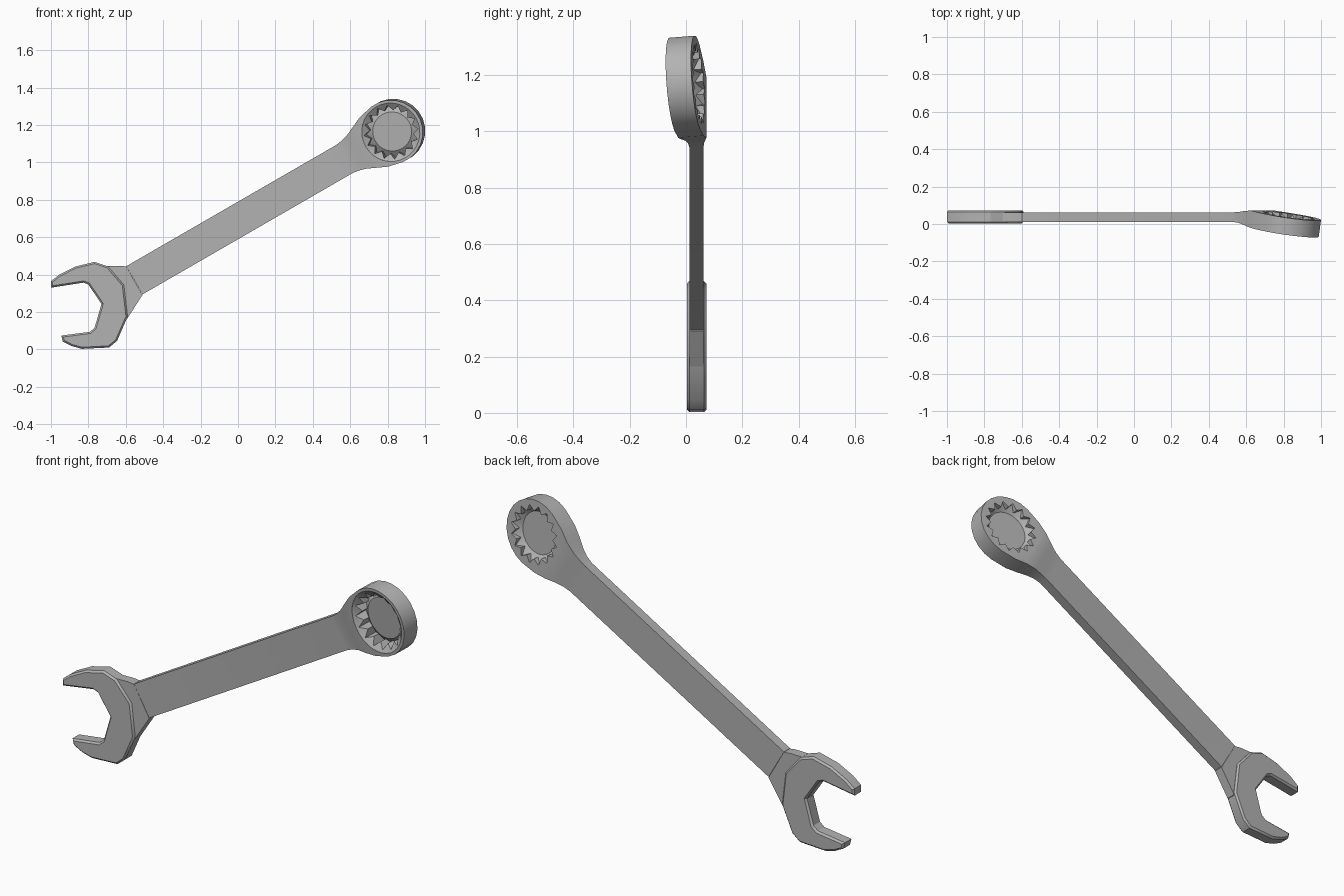
import bpy, bmesh, math
from mathutils import Vector

cube = bpy.data.objects.get("Cube")
if cube:
    bpy.data.objects.remove(cube, do_unlink=True)

steel = bpy.data.materials.new("steel_grey")
steel.use_nodes = True
grey = (0.45, 0.45, 0.45, 1)
steel.diffuse_color = grey
steel.node_tree.nodes["Principled BSDF"].inputs["Base Color"].default_value = grey

SLOPE = math.radians(30)      # rise of the handle
TILT = 0.16                   # lean of the ring, depth per unit length
AXIS_V = 0.597                # handle axis offset
RING_U, RING_R, RING_T = 1.295, 0.172, 0.045


def place(u, v, w):
    """Handle frame (along, across, depth) to world."""
    c, s = math.cos(SLOPE), math.sin(SLOPE)
    v += AXIS_V
    return Vector((u * c - v * s, w, u * s + v * c))


def loft(name, rings, rim_bevel=0):
    """Skin a list of equal point rings and cap both ends."""
    bm = bmesh.new()
    loops = [[bm.verts.new(p) for p in ring] for ring in rings]
    n = len(loops[0])
    for a, b in zip(loops, loops[1:]):
        for i in range(n):
            j = (i + 1) % n
            bm.faces.new((a[i], a[j], b[j], b[i]))
    caps = [bm.faces.new(loops[0]), bm.faces.new(loops[-1])]
    bmesh.ops.recalc_face_normals(bm, faces=bm.faces)
    if rim_bevel:
        edges = list({e for f in caps for e in f.edges})
        bmesh.ops.bevel(bm, geom=edges, offset=rim_bevel, segments=1,
                        affect='EDGES', clamp_overlap=True)
    mesh = bpy.data.meshes.new(name)
    bm.to_mesh(mesh)
    bm.free()
    mesh.materials.append(steel)
    obj = bpy.data.objects.new(name, mesh)
    bpy.context.collection.objects.link(obj)
    return obj


def activate(obj):
    bpy.ops.object.select_all(action='DESELECT')
    obj.select_set(True)
    bpy.context.view_layer.objects.active = obj


def smooth(obj):
    activate(obj)
    bpy.ops.object.shade_smooth_by_angle(angle=math.radians(30))


def prism(name, outline, y0, y1, rim_bevel=0):
    return loft(name, [[(x, y, z) for x, z in outline] for y in (y0, y1)], rim_bevel)


# Handle flowing into the ring: along, half width, front, back, lean
stations = [(-0.295, 0.087, 0.012, 0.062, 0),
            (1.0, 0.087, 0.012, 0.062, 0),
            (1.04, 0.092, 0.007, 0.064, 0.2),
            (1.08, 0.103, -0.003, 0.069, 0.5),
            (1.13, 0.125, -0.017, 0.072, 0.8),
            (1.19, 0.152, -0.028, 0.062, 1)]
for k in range(7):
    a = math.radians(97.5 - 15 * k)
    du = RING_R * math.cos(a)
    stations.append((RING_U + du, RING_R * math.sin(a),
                     -RING_T - TILT * du, RING_T - TILT * du, 1))
sections = []
for u, half, front, back, lean in stations:
    mid = (front + back) / 2
    sections.append([place(u + (w - mid) * TILT * lean, v, w)
                     for v, w in ((-half, front), (half, front), (half, back), (-half, back))])
body = loft("handle_and_ring", sections)


# Toothed bore with a chamfered lead-in on both faces
def bore_ring(radii, h):
    norm = math.sqrt(1 + TILT * TILT)
    n = len(radii)
    pts = []
    for i, r in enumerate(radii):
        a = 2 * math.pi * i / n
        p, q = r * math.cos(a), r * math.sin(a)
        pts.append(place(RING_U + (p + h * TILT) / norm, q, (h - p * TILT) / norm))
    return pts


star = [0.146, 0.117] * 16
cutters = [loft("bore_cutter", [bore_ring(star, -0.1), bore_ring(star, 0.1)])]
for side in (-1, 1):
    cutters.append(loft("chamfer_cutter", [bore_ring([r] * 32, side * h)
                                           for r, h in ((0.105, 0.008), (0.157, 0.0445), (0.157, 0.07))]))
for cutter in cutters:
    cutter.hide_render = True
    activate(body)
    mod = body.modifiers.new("bore", 'BOOLEAN')
    mod.operation = 'DIFFERENCE'
    mod.solver = 'EXACT'
    mod.object = cutter
    bpy.ops.object.modifier_apply(modifier=mod.name)
    bpy.data.objects.remove(cutter, do_unlink=True)
smooth(body)

# Flared neck between handle and jaw
neck = prism("jaw_neck",
             [(-0.597, 0.443), (-0.63, 0.447), (-0.70, 0.446), (-0.69, 0.3),
              (-0.65, 0.15), (-0.592, 0.165), (-0.511, 0.291)], 0.012, 0.062)
smooth(neck)

# Open jaw with bevelled rims
jaw = prism("open_jaw",
            [(-1.0, 0.365), (-1.0, 0.33), (-0.826, 0.357), (-0.80, 0.347),
             (-0.73, 0.243), (-0.767, 0.115), (-0.792, 0.094), (-0.945, 0.074),
             (-0.937, 0.042), (-0.89, 0.018), (-0.835, 0.003), (-0.69, 0.01),
             (-0.647, 0.045), (-0.59, 0.175), (-0.61, 0.345), (-0.695, 0.444),
             (-0.767, 0.468), (-0.87, 0.443), (-0.955, 0.40)], 0.003, 0.073, 0.009)
smooth(jaw)
